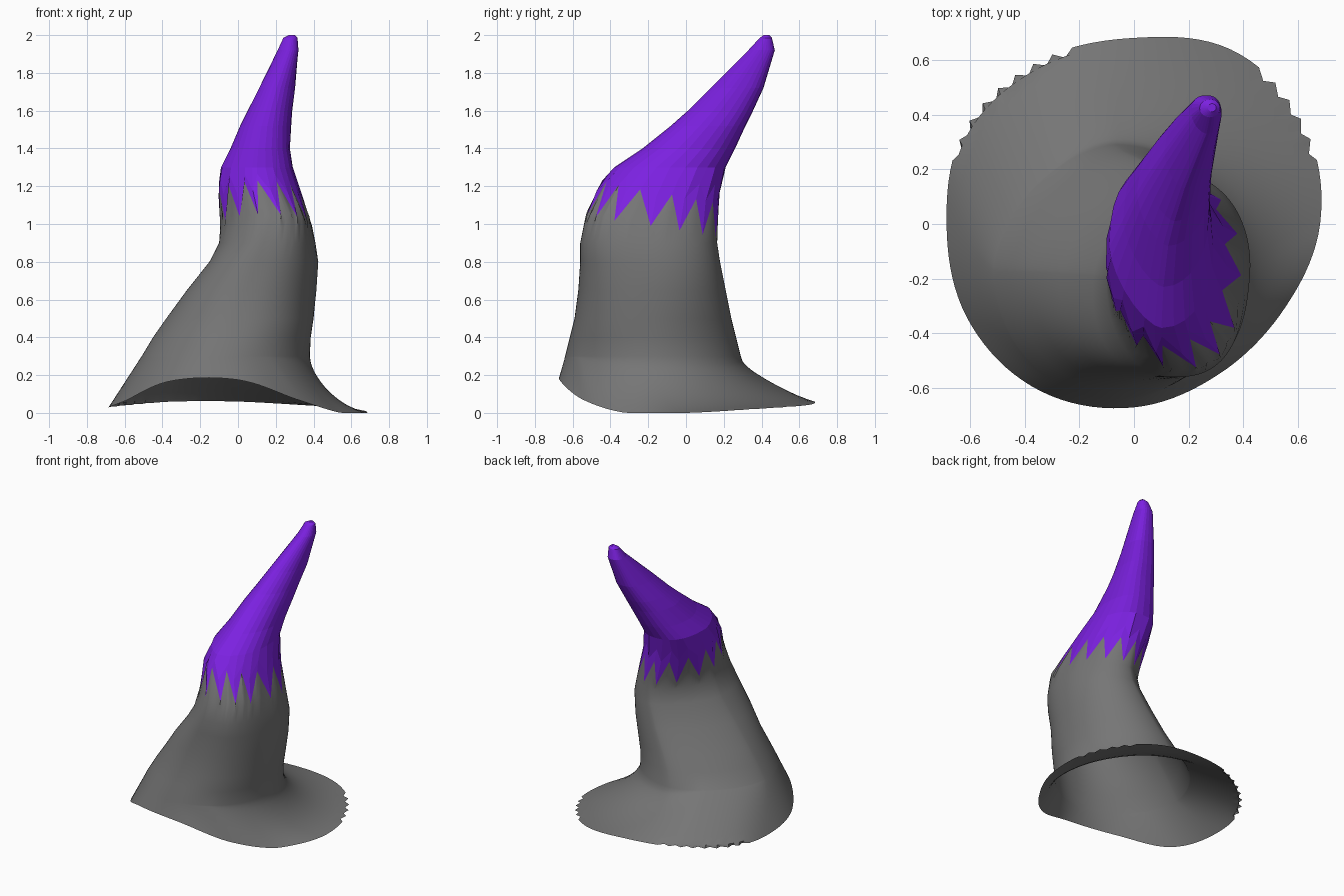
import bpy
from math import sin, cos, pi, radians, floor, sqrt, copysign

if "Cube" in bpy.data.objects:
    bpy.data.objects.remove(bpy.data.objects["Cube"])

N = 112          # columns around the body
TEETH = 14       # points of the zigzag colour border

# horizontal sections: z, x min, x max, y min, y max, lean of section
SECTIONS = [
    (0.30, -0.51, 0.38, -0.64, 0.29, 0.0), (0.40, -0.45, 0.385, -0.615, 0.265, 0.0),
    (0.50, -0.38, 0.40, -0.59, 0.24, 0.01), (0.65, -0.27, 0.415, -0.57, 0.21, 0.03),
    (0.80, -0.15, 0.425, -0.56, 0.18, 0.03), (0.90, -0.10, 0.41, -0.56, 0.165, 0.02),
    (1.05, -0.09, 0.38, -0.53, 0.17, 0.0), (1.20, -0.11, 0.32, -0.47, 0.18, 0.0),
    (1.30, -0.09, 0.29, -0.38, 0.21, 0.0), (1.40, -0.04, 0.275, -0.23, 0.26, 0.01),
    (1.52, 0.01, 0.28, -0.08, 0.315, 0.02), (1.60, 0.05, 0.285, 0.01, 0.355, 0.02),
    (1.72, 0.11, 0.30, 0.13, 0.41, 0.02), (1.92, 0.21, 0.32, 0.33, 0.47, 0.0),
    (1.985, 0.24, 0.315, 0.39, 0.455, 0.0), (2.00, 0.27, 0.30, 0.41, 0.44, 0.0),
]
# corner fullness by height (below 1 fills a corner, above 1 flattens it):
# z, back right, back left, front left, front right
CORNERS = [
    (0.3, 1, 1.2, 1, 1), (0.5, 1, 1.35, 1, 0.85), (0.8, 1, 1.3, 0.9, 0.75),
    (1.05, 1, 1.2, 1.2, 0.7), (1.3, 0.85, 0.8, 1.35, 0.95),
    (1.9, 0.75, 0.65, 1.3, 1.1), (2.0, 1, 1, 1, 1),
]
# rim every 30 degrees from +x: radius, height
RIM_R = [.68, .72, .73, .68, .69, .71, .685, .70, .70, .67, .63, .63]
RIM_Z = [.0, .02, .04, .06, .06, .04, .03, .06, .17, .175, .07, .0]


def lerp(p, q, t):
    return tuple(u + (v - u) * t for u, v in zip(p, q))


def lookup(table, z):
    for lo, hi in zip(table, table[1:]):
        if z <= hi[0]:
            break
    return lerp(lo, hi, (z - lo[0]) / (hi[0] - lo[0]))[1:]


def section_point(a, z):
    x0, x1, y0, y1, lean = lookup(SECTIONS, z)
    p = lookup(CORNERS, z)[int(a / (pi / 2)) % 4]
    rx = sqrt(((x1 - x0) / 2) ** 2 - lean ** 2)
    c, s = [copysign(abs(v) ** p, v) for v in (cos(a), sin(a))]
    return ((x0 + x1) / 2 + rx * c + lean * s, (y0 + y1) / 2 + (y1 - y0) / 2 * s, z)


def around(table, a):
    # smooth periodic interpolation
    s = a / radians(30)
    i, t = floor(s), s - floor(s)
    p = [table[(i + k) % 12] for k in (-1, 0, 1, 2)]
    m0, m1 = (p[2] - p[0]) / 2, (p[3] - p[1]) / 2
    return (p[1] * (2*t**3 - 3*t*t + 1) + m0 * (t**3 - 2*t*t + t)
            + p[2] * (3*t*t - 2*t**3) + m1 * (t**3 - t*t))


def skirt_point(i, t):
    # t = 0 at the body, 1 at the rim
    a = 2 * pi * i / N
    r = around(RIM_R, a)
    ragged = 18 < a * 180 / pi < 52 or 108 < a * 180 / pi < 158
    if ragged and i % 2 and t == 1:
        r *= 0.96
    foot = section_point(a, 0.30)
    x, y, z = lerp(foot, (r * cos(a), r * sin(a), max(0, around(RIM_Z, a))), t)
    sag = 0.26 * max(0, cos(a - radians(32))) * sqrt(t) * (1 - t)
    return (x, y, max(0, z - sag))


def zigzag_point(i):
    # straight edges between alternating high and low corners
    step = N // (2 * TEETH)

    def corner(k):
        a = 2 * pi * (k * step % N) / N
        return section_point(a, 1.08 - 0.06 * sin(a) + (0.09 if k % 2 else -0.09))
    return lerp(corner(i // step), corner(i // step + 1), i % step / step)


def level_ring(cols, z):
    return [section_point(2 * pi * i / N, z) for i in cols]


def near_border(cols, z, t):
    # ring part-way from a level section to the zigzag border
    return [section_point(2 * pi * i / N, z + (zigzag_point(i)[2] - z) * t) for i in cols]


def loft(name, rings, color, cap=False):
    n = len(rings[0])
    verts = [v for ring in rings for v in ring]
    faces = [(k*n + i, k*n + (i+1) % n, (k+1)*n + (i+1) % n, (k+1)*n + i)
             for k in range(len(rings) - 1) for i in range(n)]
    if cap:
        faces.append(tuple(range(len(verts) - n, len(verts))))
    mesh = bpy.data.meshes.new(name)
    mesh.from_pydata(verts, [], faces)
    mat = bpy.data.materials.new(name + "_colour")
    mat.diffuse_color = color
    mat.use_nodes = True
    mat.node_tree.nodes["Principled BSDF"].inputs["Base Color"].default_value = mat.diffuse_color
    mesh.materials.append(mat)
    obj = bpy.data.objects.new(name, mesh)
    bpy.context.collection.objects.link(obj)
    return obj


# dark grey body: open flared skirt up to the zigzag border
cols = range(N)
rings = [[skirt_point(i, t) for i in cols]
         for t in (1, .94, .8, .66, .52, .4, .28, .18, .1, .05, .02)]
rings += [level_ring(cols, s[0]) for s in SECTIONS[:6]]
rings += [near_border(cols, 0.9, 0.5), [zigzag_point(i) for i in cols]]
body = loft("flared_body", rings, (0.18, 0.18, 0.18, 1))
bpy.context.view_layer.objects.active = body
body.select_set(True)
bpy.ops.object.shade_smooth_by_angle(angle=radians(40))

# purple claw: faceted, from the border to the tip
cols = range(0, N, N // (2 * TEETH))
rings = [[zigzag_point(i) for i in cols], near_border(cols, 1.3, 0.5)]
rings += [level_ring(cols, s[0]) for s in SECTIONS[8:]]
loft("claw_tip", rings, (0.2, 0.015, 0.75, 1), cap=True)
